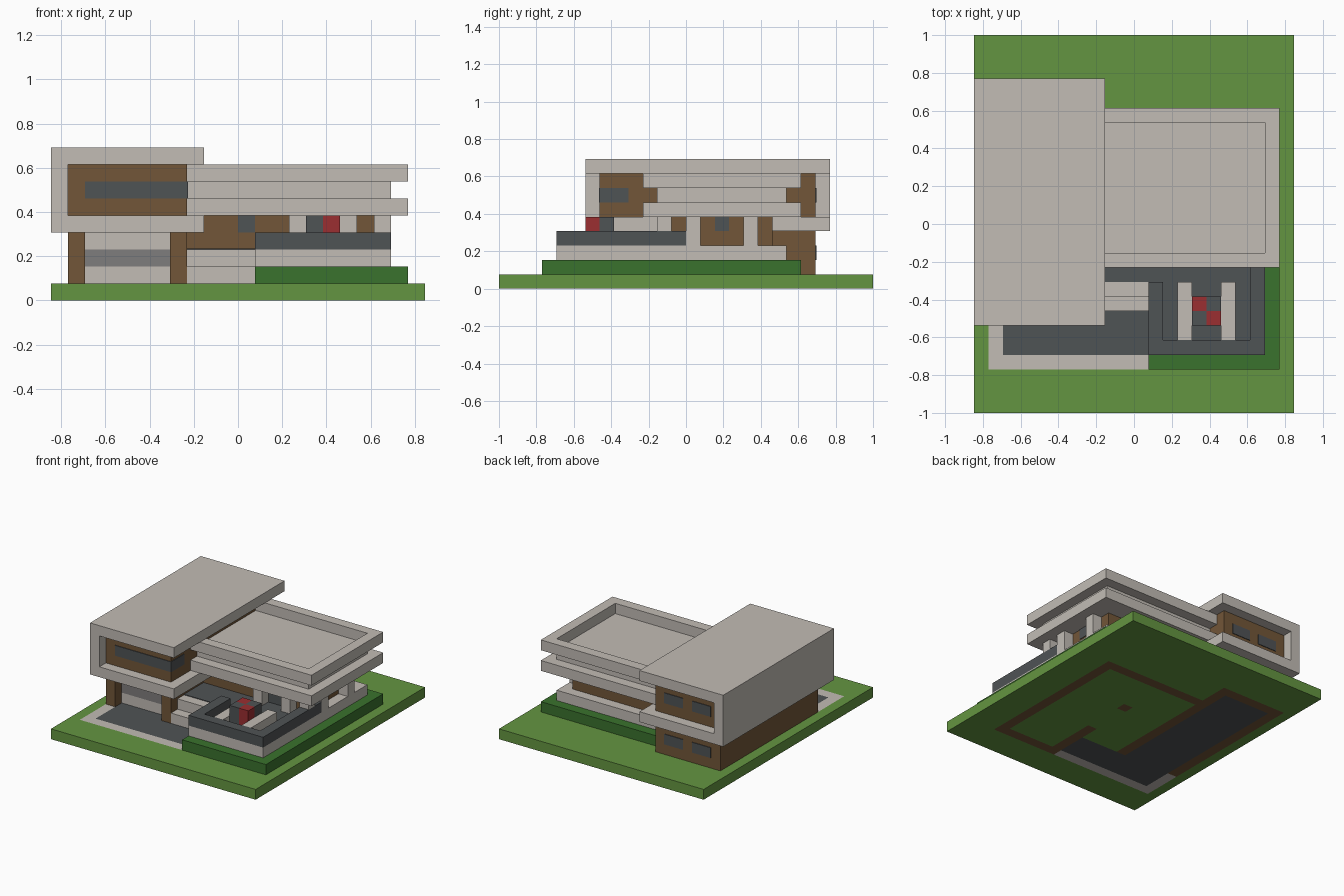
import bpy
import bmesh
from mathutils import Vector

if "Cube" in bpy.data.objects:
    bpy.data.objects.remove(bpy.data.objects["Cube"], do_unlink=True)

U = 1 / 13            # one block
NX, NY = 22, 26       # plot size in blocks
T = 0.06              # plate thickness in blocks


def material(name, rgb):
    lin = [((c / 255 + 0.055) / 1.055) ** 2.4 for c in rgb]
    m = bpy.data.materials.new(name)
    m.use_nodes = True
    m.diffuse_color = (*lin, 1)
    m.node_tree.nodes["Principled BSDF"].inputs["Base Color"].default_value = (*lin, 1)
    return m


grass = material("grass green", (100, 149, 65))
hedge = material("hedge green", (58, 114, 45))
stone = material("pale stone", (194, 188, 181))
wood = material("brown wood", (114, 86, 56))
slate = material("dark slate", (79, 83, 85))
steel = material("grey steel", (127, 125, 125))
red = material("red", (155, 46, 49))


def finish(name, bm, mats):
    bmesh.ops.recalc_face_normals(bm, faces=bm.faces)
    mesh = bpy.data.meshes.new(name)
    bm.to_mesh(mesh)
    bm.free()
    for m in mats:
        mesh.materials.append(m)
    ob = bpy.data.objects.new(name, mesh)
    bpy.context.scene.collection.objects.link(ob)
    return ob


def box(name, mat, x, y, z):
    """Box from block ranges, counted from the plot's front -x corner."""
    bm = bmesh.new()
    bmesh.ops.create_cube(bm, size=1)
    for v in bm.verts:
        v.co = Vector((x[v.co.x > 0] - NX / 2, y[v.co.y > 0] - NY / 2, z[v.co.z > 0])) * U
    return finish(name, bm, [mat])


# Ground slab: coloured per block by rectangles (material, x0, y0, x1, y1)
areas = [(1, 1, 3, 12, 7),                          # path
         (2, 2, 4, 12, 7), (2, 2, 7, 7, 21),        # driveway, garage floor
         (3, 1, 7, 2, 22), (3, 1, 21, 8, 22), (3, 7, 7, 8, 22),    # garage footings
         (3, 8, 18, 19, 19), (3, 18, 3, 19, 19),    # house footings
         (3, 12, 3, 19, 4), (3, 12, 3, 13, 9), (3, 12, 13, 13, 14)]
bm = bmesh.new()
bmesh.ops.create_grid(bm, x_segments=NX, y_segments=NY, size=0.5)
for v in bm.verts:
    v.co = Vector((v.co.x * NX, v.co.y * NY, 0)) * U
for f in bm.faces:
    c = f.calc_center_median() / U + Vector((NX / 2, NY / 2, 0))
    for m, x0, y0, x1, y1 in areas:
        if x0 < c.x < x1 and y0 < c.y < y1:
            f.material_index = m
ext = bmesh.ops.extrude_face_region(bm, geom=bm.faces[:], use_keep_orig=True)
top = [g for g in ext["geom"] if isinstance(g, bmesh.types.BMVert)]
bmesh.ops.translate(bm, verts=top, vec=(0, 0, U))
finish("ground", bm, [grass, stone, slate, wood])

# Raised planting and plinth
box("planting_bed", hedge, (12, 21), (3, 21), (1, 2))
box("planting_bed_back", hedge, (8, 12), (19, 21), (1, 2))
box("plinth", stone, (12, 20), (4, 20), (2, 3))
box("plinth_entry", stone, (8, 12), (8, 20), (1, 3))
box("entry_step", stone, (8, 12), (7, 8), (1, 2))
box("entry_floor", slate, (8, 13), (9, 12), (3, 3 + T))
box("terrace_floor", slate, (13, 19), (5, 12), (3, 3 + T))

# Terrace parapet, benches and fire table
box("parapet_front", slate, (12, 20), (4, 5), (3, 4))
box("parapet_entry_side", slate, (12, 13), (5, 9), (3, 4))
box("parapet_outer_side", slate, (19, 20), (5, 13), (3, 4))
for i, x in enumerate((14, 17)):
    box(f"bench_{i}", stone, (x, x + 1), (5, 9), (3, 4))
for x in (15, 16):
    for y in (6, 7):
        mat = red if (x + y) % 2 == 0 else slate
        box(f"table_block_{x}_{y}", mat, (x, x + 1), (y, y + 1), (3, 5))

# Garage under the wing
box("garage_outer_wall", wood, (1, 2), (7, 22), (1, 4))
box("garage_inner_wall", wood, (7, 8), (7, 22), (1, 4))
box("garage_back_wall", wood, (2, 7), (21, 22), (1, 4))
for i, mat in enumerate((stone, steel, stone)):
    box(f"garage_door_panel_{i}", mat, (2, 7), (8, 9), (1 + i, 2 + i))

# Main house walls, windows and columns
box("house_walls", wood, (8, 19), (12, 19), (3, 5))
box("entry_window", slate, (11, 12), (12 - T, 12), (4, 5))
box("terrace_window", slate, (15, 17), (12 - T, 12), (3, 5))
box("side_window", slate, (19, 19 + T), (15, 16), (4, 5))
for x, y in ((14, 11), (17, 11), (19, 11), (19, 13), (19, 17)):
    box(f"column_{x}_{y}", stone, (x, x + 1), (y, y + 1), (3, 5))

# Stacked roof of the main house
box("roof_lower_slab", stone, (8, 21), (10, 21), (5, 6))
box("roof_recessed_band", stone, (8, 20), (11, 20), (6, 7))
box("roof_rim_front", stone, (8, 21), (10, 11), (7, 8))
box("roof_rim_back", stone, (8, 21), (20, 21), (7, 8))
box("roof_rim_side", stone, (20, 21), (11, 20), (7, 8))

# Upper wing: stone frame around a wooden room
box("wing_floor", stone, (0, 9), (6, 23), (4, 5))
box("wing_roof", stone, (0, 9), (6, 23), (8, 9))
box("wing_outer_wall", stone, (0, 1), (6, 23), (5, 8))
box("wing_room", wood, (1, 8), (7, 22), (5, 8))
box("wing_front_window", slate, (2, 8 + T), (7 - T, 7), (6, 7))
box("wing_corner_window", slate, (8, 8 + T), (7, 9), (6, 7))

# Back windows on both floors
for z in (2, 6):
    for x in (2, 5):
        box(f"back_window_{x}_{z}", slate, (x, x + 2), (22, 22 + T), (z, z + 1))
